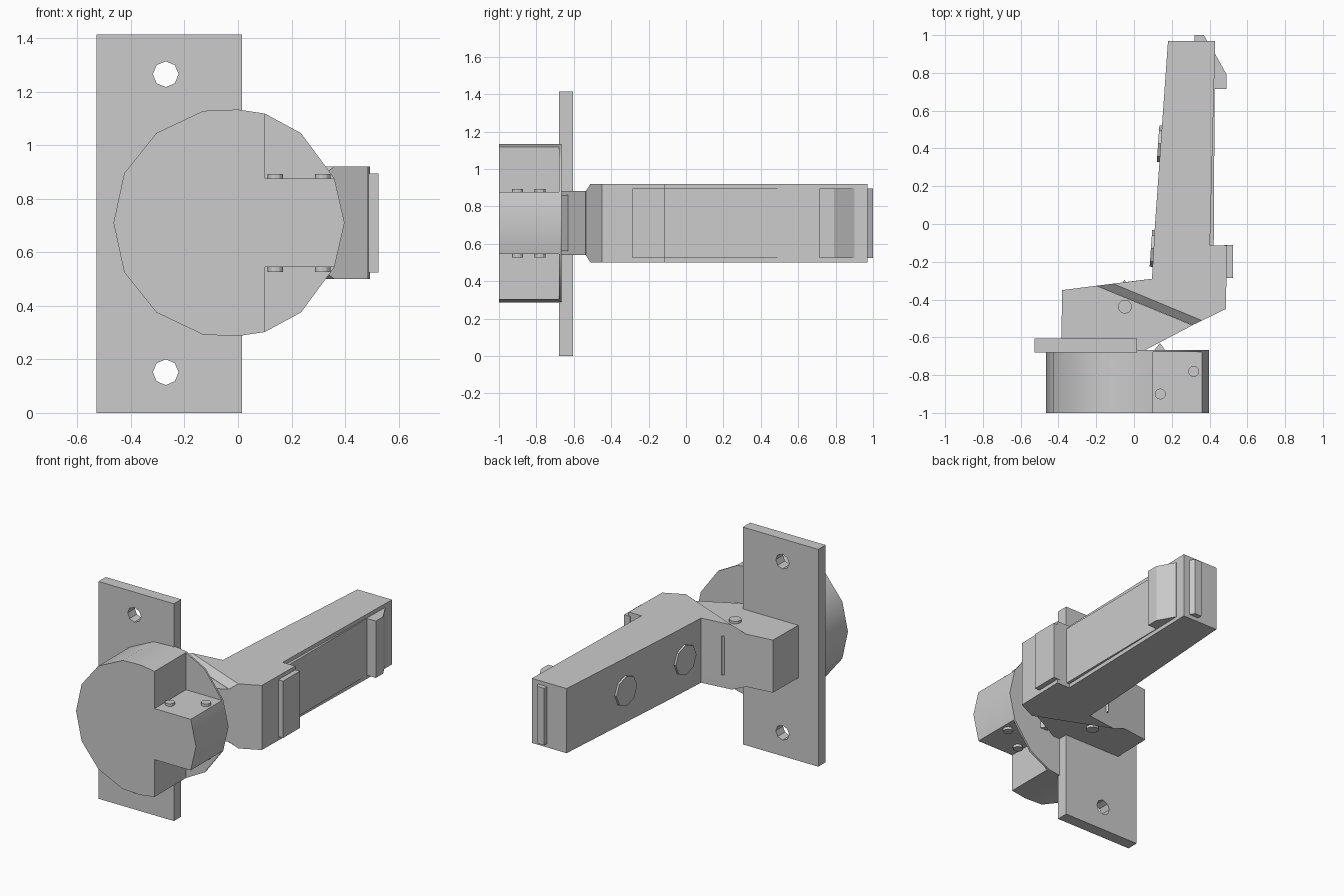
import bpy, bmesh
from math import radians, cos, sin, tau
from mathutils import Vector

if "Cube" in bpy.data.objects:
    bpy.data.objects.remove(bpy.data.objects["Cube"])

MID = 0.71  # height of the horizontal symmetry plane


def loft(name, rings):
    """Closed solid through rings that share a point count."""
    bm = bmesh.new()
    loops = [[bm.verts.new(p) for p in ring] for ring in rings]
    n = len(loops[0])
    for a, b in zip(loops, loops[1:]):
        for i in range(n):
            j = (i + 1) % n
            bm.faces.new((a[i], a[j], b[j], b[i]))
    bm.faces.new(loops[0])
    bm.faces.new(loops[-1])
    bmesh.ops.recalc_face_normals(bm, faces=bm.faces)
    mesh = bpy.data.meshes.new(name)
    bm.to_mesh(mesh)
    bm.free()
    obj = bpy.data.objects.new(name, mesh)
    bpy.context.collection.objects.link(obj)
    return obj


def plan(name, pts, half):
    """Top-view profile extruded evenly about the middle plane."""
    return loft(name, [[(x, y, z) for x, y in pts] for z in (MID - half, MID + half)])


def front(name, pts, y0, y1):
    """Front-view profile extruded along y."""
    return loft(name, [[(x, y, z) for x, z in pts] for y in (y0, y1)])


def disc(name, center, axis, r, depth, sides):
    q = Vector(axis).to_track_quat('Z', 'Y')
    c = Vector(center)
    return loft(name, [[c + q @ Vector((r * cos(tau * i / sides), r * sin(tau * i / sides), h))
                        for i in range(sides)] for h in (-depth / 2, depth / 2)])


def mirrored(half):
    """Upper half profile plus its reflection across the middle plane."""
    return half + [(x, 2 * MID - z) for x, z in reversed(half) if abs(z - MID) > 1e-4]


def smooth(obj):
    bpy.ops.object.select_all(action='DESELECT')
    obj.select_set(True)
    bpy.context.view_layer.objects.active = obj
    bpy.ops.object.shade_smooth_by_angle(angle=radians(32))


# Mounting plate with two octagonal holes
plate = front("mounting_plate", [(-.528, 0), (.015, 0), (.015, 1.413), (-.528, 1.413)], -.68, -.605)
for z in (.152, 1.265):
    cutter = disc("hole_cutter", (-.27, -.64, z), (0, 1, 0), .048, .3, 8)
    cutter.hide_render = True
    mod = plate.modifiers.new("hole", 'BOOLEAN')
    mod.object = cutter
    mod.solver = 'EXACT'
    bpy.context.view_layer.objects.active = plate
    bpy.ops.object.modifier_apply(modifier=mod.name)
    bpy.data.objects.remove(cutter)

# Cup with two corner notches, and its thin full-round backing
left = [(-.465, MID), (-.425, .895), (-.305, 1.045), (-.13, 1.128), (0, 1.133), (.1, 1.118)]
smooth(front("cup", mirrored(left + [(.1, .876), (.36, .876), (.398, MID)]), -1, -.675))
smooth(front("cup_backing", mirrored(left + [(.235, 1.045), (.36, .876), (.398, MID)]), -.678, -.666))

# Knuckle block joining plate and arm
plan("knuckle", [(-.38, -.35), (-.2, -.327), (.31, -.536), (.05, -.672), (.013, -.672),
                 (.013, -.62), (-.385, -.62)], .171)

# Arm, with a sloped step down to the knuckle
body = [(.095, -.29), (.11, -.02), (.18, .97), (.43, .97), (.402, -.115), (.493, -.115), (.486, -.45)]
top = body + [(.36, -.511), (-.11, -.316)]
low = body + [(.31, -.535), (-.2, -.327)]
loft("arm", [[(x, y, MID + h) for x, y in ring]
             for ring, h in ((top, -.21), (low, -.172), (low, .172), (top, .21))])

# Raised details on the arm
TAB = .185
plan("side_panel", [(.395, -.12), (.422, -.12), (.427, .72), (.41, .72)], TAB)
plan("side_pad", [(.48, -.285), (.524, -.285), (.524, -.112), (.48, -.112)], TAB)
plan("catch", [(.41, .715), (.491, .715), (.491, .79), (.43, .9), (.41, .9)], TAB)
plan("end_tab", [(.32, .96), (.32, 1), (.37, 1), (.392, .96)], TAB)

# Screw heads on the arm's left face
for y, x in ((.425, .14), (-.13, .102)):
    disc("screw_head", (x, y, MID), (-1, .07, 0), .097, .025, 8)

# Small ribs on the knuckle and the cup backing
plan("knuckle_rib", [(-.064, -.315), (-.05, -.296), (-.036, -.315)], .125)
plan("cup_rib", [(.105, -.67), (.138, -.63), (.165, -.67)], .15)

# Pivot and rivet heads, mirrored above and below
for s in (-1, 1):
    disc("pivot_head", (-.048, -.438, MID + s * .176), (0, 0, 1), .037, .022, 12)
    for x, y in ((.14, -.9), (.316, -.78)):
        disc("rivet_head", (x, y, MID + s * .17), (0, 0, 1), .029, .026, 12)
